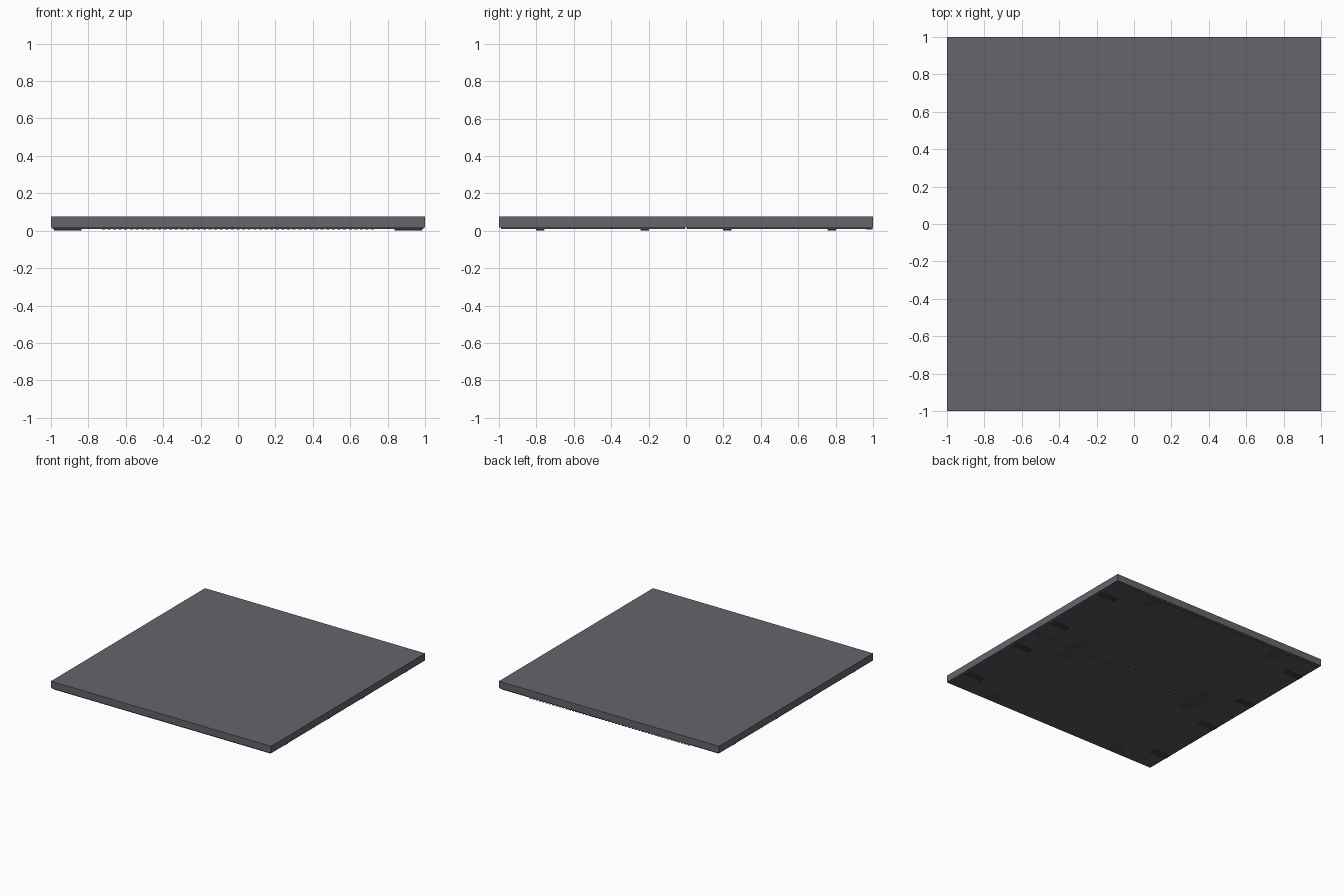
import bpy, bmesh
from mathutils import Matrix, Vector

if "Cube" in bpy.data.objects:
    bpy.data.objects.remove(bpy.data.objects["Cube"])


def boxes(name, items):
    """One object from a list of (centre, size) boxes."""
    bm = bmesh.new()
    for c, s in items:
        bmesh.ops.create_cube(bm, size=1, matrix=Matrix.Translation(c) @ Matrix.Diagonal((*s, 1)))
    return finish(name, bm)


def finish(name, bm):
    bmesh.ops.recalc_face_normals(bm, faces=bm.faces)
    me = bpy.data.meshes.new(name)
    bm.to_mesh(me)
    bm.free()
    ob = bpy.data.objects.new(name, me)
    bpy.context.collection.objects.link(ob)
    return ob


def paint(ob, mat):
    ob.data.materials.append(mat)


def material(name, rgb):
    m = bpy.data.materials.new(name)
    m.diffuse_color = (*rgb, 1)
    m.use_nodes = True
    m.node_tree.nodes["Principled BSDF"].inputs["Base Color"].default_value = m.diffuse_color
    return m


body_mat = material("dark_grey", (0.135, 0.125, 0.15))
under_mat = material("underside_grey", (0.10, 0.10, 0.115))
foot_mat = material("rubber", (0.06, 0.06, 0.07))

# Main slab
slab = boxes("slab", [((0, 0, 0.0465), (2, 2, 0.057))])
paint(slab, body_mat)

# Slot cutters: groups of vent slots and three indicator slots
slots = []
for sx in (-1, 1):
    for y in (-0.91, -0.095, 0.095, 0.91):
        for k in range(4):
            slots.append(((sx * 0.6 + (k - 1.5) * 0.025, y, 0.008), (0.006, 0.11, 0.006)))
for x in (-0.17, 0, 0.17):
    slots.append(((x, 0.085, 0.008), (0.12, 0.012, 0.004)))
cutter = boxes("slot_cutter", slots)
cutter.hide_render = True
cutter.hide_viewport = True

# Two underside panels, separated by a groove that narrows at its ends
for side, label in ((1, "back"), (-1, "front")):
    outline = [(-0.99, 0.006), (-0.96, 0.006), (-0.92, 0.016), (0.92, 0.016),
               (0.96, 0.006), (0.99, 0.006), (0.99, 0.99), (-0.99, 0.99)]
    bm = bmesh.new()
    face = bm.faces.new([bm.verts.new((x, y * side, 0.009)) for x, y in outline])
    ext = bmesh.ops.extrude_face_region(bm, geom=[face])
    top = [v for v in ext["geom"] if isinstance(v, bmesh.types.BMVert)]
    bmesh.ops.translate(bm, verts=top, vec=Vector((0, 0, 0.0095)))
    panel = finish(label + "_underside_panel", bm)
    paint(panel, under_mat)
    cut = panel.modifiers.new("slots", "BOOLEAN")
    cut.object = cutter
    cut.operation = "DIFFERENCE"
    cut.solver = "EXACT"

# Feet along both sides
feet = boxes("feet", [((sx * 0.91, y, 0.005), (0.15, 0.046, 0.01))
                      for sx in (-1, 1) for y in (-0.78, -0.22, 0.22, 0.78)])
paint(feet, foot_mat)
bevel = feet.modifiers.new("soft_edges", "BEVEL")
bevel.width = 0.003
bevel.segments = 1

# Fine row of ridges along the back edge
ridges = boxes("edge_ridges", [((-0.72 + i * 0.03, 0.98, 0.0125), (0.016, 0.036, 0.011))
                               for i in range(49)])
paint(ridges, under_mat)
